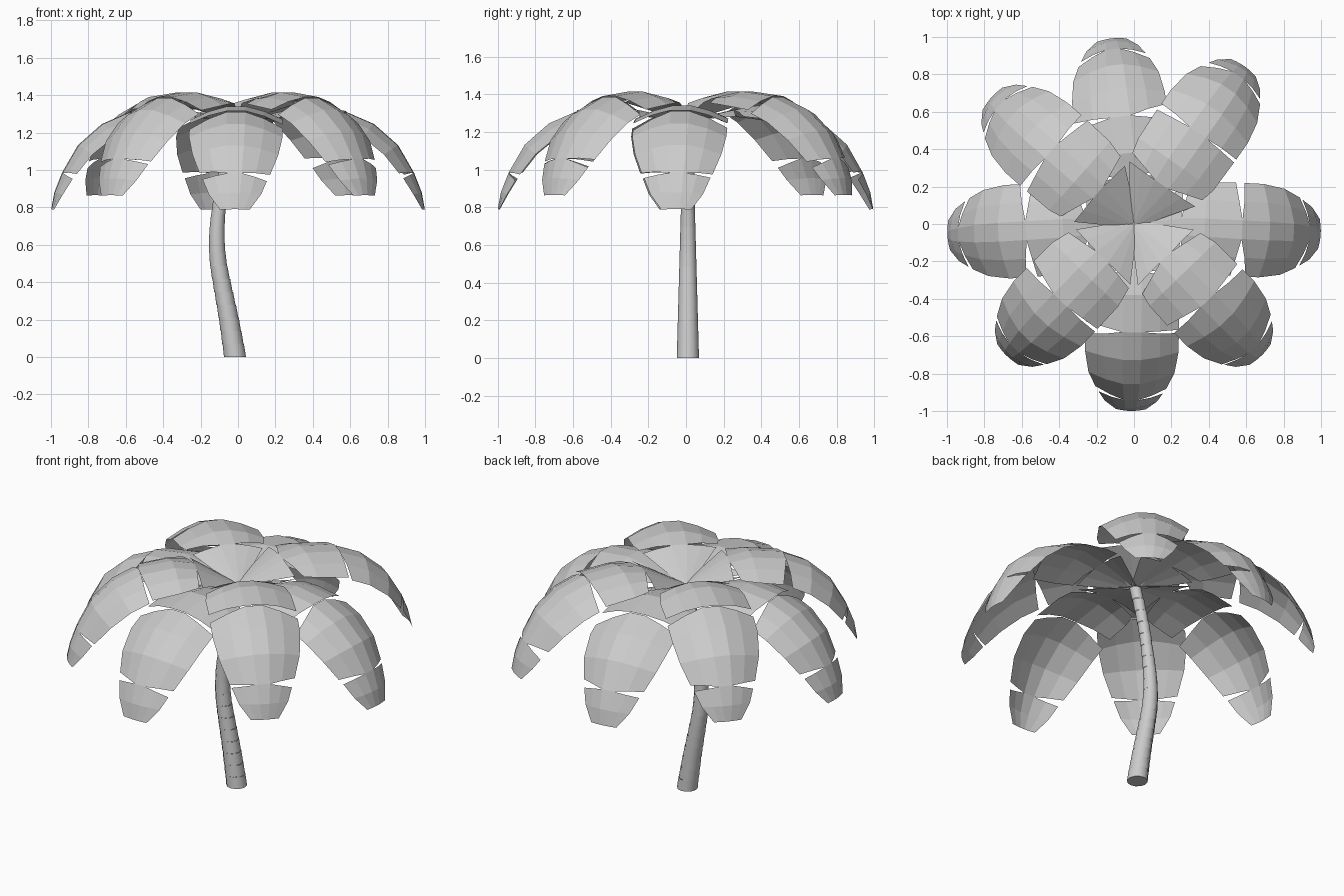
import bpy, bmesh, math, random
from mathutils import Vector, Matrix

random.seed(4)
cube = bpy.data.objects.get("Cube")
if cube:
    bpy.data.objects.remove(cube)

grey = bpy.data.materials.new("plain_grey")
grey.use_nodes = True
grey.diffuse_color = (0.6, 0.6, 0.6, 1)
grey.node_tree.nodes["Principled BSDF"].inputs["Base Color"].default_value = (0.6, 0.6, 0.6, 1)


def finish(name, bm):
    mesh = bpy.data.meshes.new(name)
    bm.to_mesh(mesh)
    bm.free()
    mesh.materials.append(grey)
    obj = bpy.data.objects.new(name, mesh)
    bpy.context.collection.objects.link(obj)
    return obj


def bridge(bm, a, b, closed=False):
    n = len(a)
    for i in range(n if closed else n - 1):
        j = (i + 1) % n
        bm.faces.new((a[i], a[j], b[j], b[i]))


# Trunk: stacked sleeves that follow a bent path and step slightly sideways
PATH = [(-.015, 0), (-.048, .2), (-.087, .4), (-.106, .5), (-.114, .6), (-.112, .7),
        (-.102, .8), (-.07, 1.0), (-.03, 1.16), (0, 1.25)]


def path_x(z):
    for (x0, z0), (x1, z1) in zip(PATH, PATH[1:]):
        if z <= z1:
            return x0 + (x1 - x0) * (z - z0) / (z1 - z0)
    return PATH[-1][0]


def trunk_radius(z):
    return .059 - .025 * min(z / .9, 1)


bm = bmesh.new()
SIDES, SLEEVES, HEIGHT = 12, 18, 1.25
for s in range(SLEEVES):
    z0, z1 = HEIGHT * s / SLEEVES, HEIGHT * (s + 1) / SLEEVES
    mid = path_x((z0 + z1) / 2)
    rings = []
    for z in (z0, z1):
        x = mid + .8 * (path_x(z) - mid)
        r = trunk_radius(z)
        rings.append([bm.verts.new((x + r * math.cos(a), .01 + r * math.sin(a), z))
                      for a in (math.tau * k / SIDES for k in range(SIDES))])
    bridge(bm, rings[0], rings[1], True)
    # Only the two ends of the trunk are closed
    if s == 0:
        bm.faces.new(rings[0][::-1])
    if s == SLEEVES - 1:
        bm.faces.new(rings[1])
trunk = finish("trunk", bm)
bpy.context.view_layer.objects.active = trunk
trunk.select_set(True)
bpy.ops.object.shade_smooth_by_angle(angle=math.radians(40))
trunk.select_set(False)

# Fronds: blade pieces split by notches; rows are reach, height, half width, droop
PIECES = [
    [(.005, 1.26, .03, .0), (.25, 1.318, .215, .035)],
    [(.25, 1.318, .215, .035), (.38, 1.345, .245, .075), (.58, 1.32, .25, .08)],
    [(.58, 1.315, .25, .085), (.73, 1.25, .25, .09), (.86, 1.135, .23, .085), (.945, .985, .18, .06)],
    [(.945, .985, .18, .06), (.985, .88, .14, .04), (1.0, .79, .08, .01)],
]
ACROSS = (-1, -.6, -.2, .2, .6, 1)
# For each piece: how far its start and its end may be pulled in at the sides
START_NOTCH = ((0, 0), (.1, .6), (.2, .7), (.05, .4))
END_NOTCH = ((0, .1), (0, .3), (.1, .4), (0, 0))


def slide_sides(row, target, limits):
    # Pull both sides of a row toward its neighbour to open a notch
    left, right = random.uniform(*limits), random.uniform(*limits)
    for k, u in enumerate(ACROSS):
        row[k] = row[k].lerp(target[k], (left if u < 0 else right) * max(abs(u) - .2, 0))


def frond(name, angle, lift, scale):
    bm = bmesh.new()
    turn = Matrix.Rotation(math.radians(angle), 3, 'Z')
    for piece, start, end in zip(PIECES, START_NOTCH, END_NOTCH):
        rows = []
        for i, (r, z, w, droop) in enumerate(piece):
            before, after = piece[max(i - 1, 0)], piece[min(i + 1, len(piece) - 1)]
            along = Vector((after[0] - before[0], 0, after[1] - before[1])).normalized()
            normal = Vector((-along.z, 0, along.x))
            rise = lift if r > .1 else 0
            rows.append([Vector((r * scale, w * u, z + rise)) - normal * droop * abs(u) ** 1.7
                         for u in ACROSS])
        slide_sides(rows[0], rows[1], start)
        slide_sides(rows[-1], rows[-2], end)
        made = [[bm.verts.new(turn @ v) for v in row] for row in rows]
        for a, b in zip(made, made[1:]):
            bridge(bm, b, a)
    bm.normal_update()
    for f in bm.faces:
        if f.normal.z < 0:
            f.normal_flip()
    return finish(name, bm)


# Low fronds on the four sides, raised ones between them
for name, angle in (("left", -3), ("back", 97), ("right", 183.5), ("front", 269)):
    frond("frond_" + name, angle, 0, 1)
for name, angle, scale in (("back_left", 55, 1.03), ("back_right", 138.5, 1.02),
                           ("front_right", 226, .98), ("front_left", 314, .98)):
    frond("frond_" + name, angle, .075, scale)
